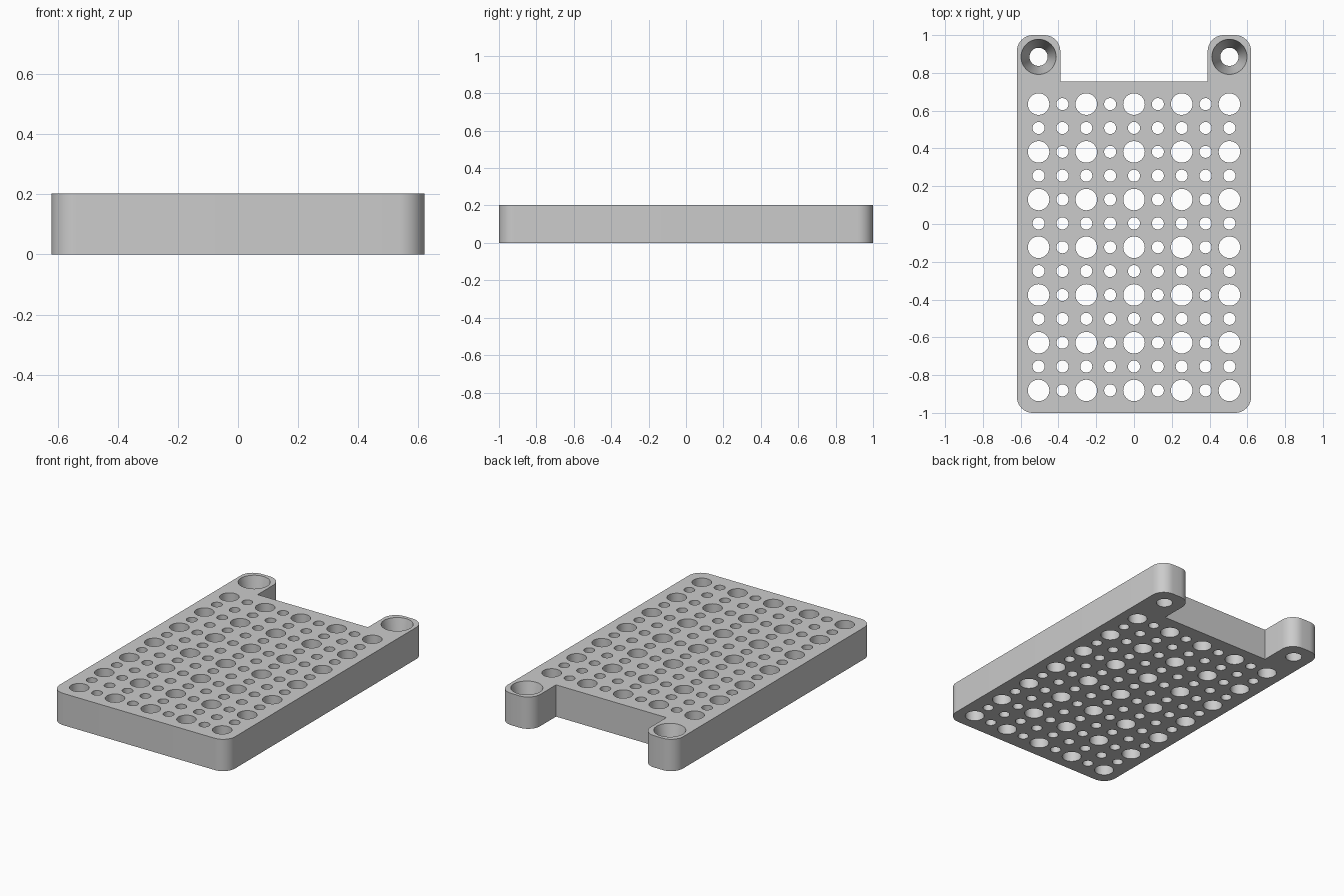
import bpy, bmesh, math
from mathutils import Matrix, Vector

cube = bpy.data.objects.get("Cube")
if cube:
    bpy.data.objects.remove(cube, do_unlink=True)

HEIGHT = 0.203
HALF_W = 0.62
EAR_IN = 0.39        # inner edge of each ear
NOTCH_Y = 0.755
CORNER = 0.085
PITCH = 0.1263       # hole spacing
EAR_HOLE = (4 * PITCH, 0.885)

grey = bpy.data.materials.new("light grey")
grey.use_nodes = True
colour = (0.6, 0.6, 0.6, 1)
grey.diffuse_color = colour
grey.node_tree.nodes["Principled BSDF"].inputs["Base Color"].default_value = colour


def add_object(name, bm):
    mesh = bpy.data.meshes.new(name)
    bm.to_mesh(mesh)
    bm.free()
    mesh.materials.append(grey)
    ob = bpy.data.objects.new(name, mesh)
    bpy.context.collection.objects.link(ob)
    return ob


def arc(cx, cy, start, steps=10):
    """Quarter-round corner, counter-clockwise from the start angle."""
    return [(cx + CORNER * math.cos(start + math.pi / 2 * i / steps),
             cy + CORNER * math.sin(start + math.pi / 2 * i / steps))
            for i in range(steps + 1)]


# Plate outline: right half from the front corner round to the notch, then mirrored
half = (arc(HALF_W - CORNER, -1 + CORNER, -math.pi / 2)
        + arc(HALF_W - CORNER, 1 - CORNER, 0)
        + arc(EAR_IN + CORNER, 1 - CORNER, math.pi / 2)
        + [(EAR_IN, NOTCH_Y)])
outline = half + [(-x, y) for x, y in reversed(half)]

bm = bmesh.new()
base = bm.faces.new([bm.verts.new((x, y, 0)) for x, y in outline])
top = bmesh.ops.extrude_face_region(bm, geom=[base])["geom"]
bmesh.ops.translate(bm, vec=Vector((0, 0, HEIGHT)),
                    verts=[v for v in top if isinstance(v, bmesh.types.BMVert)])
bmesh.ops.recalc_face_normals(bm, faces=bm.faces)
plate = add_object("perforated_plate", bm)

# Hole cutters: wide holes on every other grid point, narrow ones between
bm = bmesh.new()


def add_cutter(x, y, r_bottom, r_top, sides):
    over = 0.02
    slope = (r_top - r_bottom) / HEIGHT * over
    bmesh.ops.create_cone(
        bm, cap_ends=True, segments=sides,
        radius1=r_bottom - slope, radius2=r_top + slope, depth=HEIGHT + 2 * over,
        matrix=Matrix.Translation((x, y, HEIGHT / 2)))


for col in range(-4, 5):
    for row in range(13):
        wide = col % 2 == 0 and row % 2 == 0
        r = 0.057 if wide else 0.032
        add_cutter(col * PITCH, -0.881 + row * PITCH, r, r, 32 if wide else 24)

# Tapered mounting holes in the ears
for side in (-1, 1):
    add_cutter(side * EAR_HOLE[0], EAR_HOLE[1], 0.048, 0.093, 48)

cutter = add_object("hole_cutter", bm)
cutter.hide_render = True

mod = plate.modifiers.new("holes", "BOOLEAN")
mod.operation = "DIFFERENCE"
mod.solver = "EXACT"
mod.object = cutter

bpy.ops.object.select_all(action="DESELECT")
plate.select_set(True)
bpy.context.view_layer.objects.active = plate
bpy.ops.object.modifier_apply(modifier=mod.name)
bpy.data.objects.remove(cutter, do_unlink=True)
bpy.ops.object.shade_smooth_by_angle(angle=math.radians(30))
